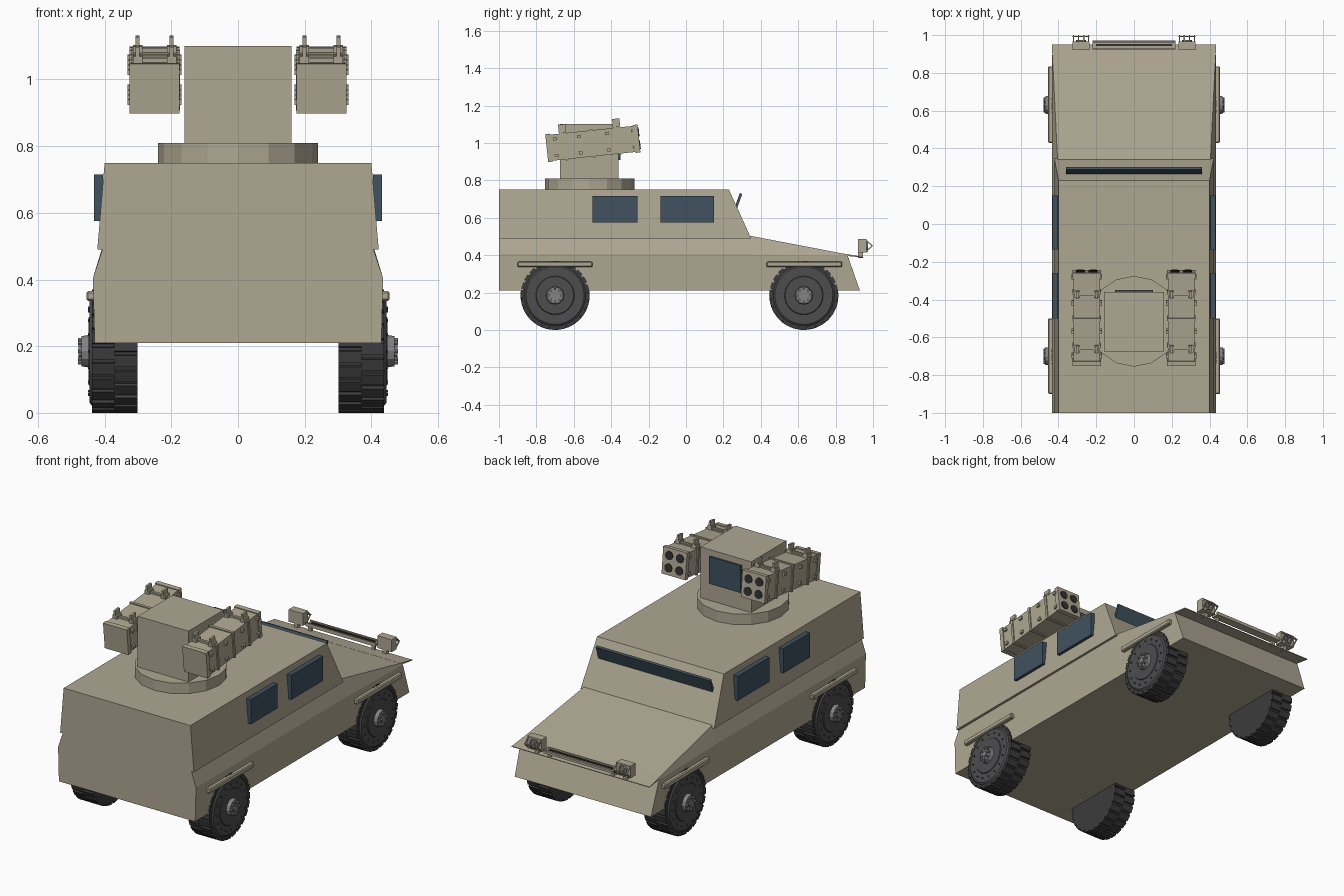
import bpy, bmesh
from math import sin, cos, pi, radians
from mathutils import Matrix, Vector

if "Cube" in bpy.data.objects:
    bpy.data.objects.remove(bpy.data.objects["Cube"])

T = Matrix.Translation


def mat(name, r, g, b):
    m = bpy.data.materials.new(name)
    m.diffuse_color = (r, g, b, 1)
    m.use_nodes = True
    m.node_tree.nodes["Principled BSDF"].inputs["Base Color"].default_value = m.diffuse_color
    return m


TAN = mat("sand_paint", 0.43, 0.39, 0.29)
GLASS = mat("dark_glass", 0.05, 0.085, 0.115)
RUBBER = mat("rubber", 0.045, 0.045, 0.047)
RIM = mat("rim_rubber", 0.075, 0.075, 0.078)
STEEL = mat("steel", 0.23, 0.23, 0.23)
BLACK = mat("tube_black", 0.03, 0.03, 0.03)


def box(bm, x, y, z, m=Matrix()):
    """Box from (min, max) pairs on each axis."""
    c = [(a + b) / 2 for a, b in (x, y, z)]
    s = [b - a for a, b in (x, y, z)]
    bmesh.ops.create_cube(bm, size=1, matrix=m @ T(c) @ Matrix.Diagonal((*s, 1)))


def cyl(bm, r, depth, n, m, r2=None):
    bmesh.ops.create_cone(bm, cap_ends=True, segments=n, radius1=r,
                          radius2=r if r2 is None else r2, depth=depth, matrix=m)


def loft(bm, rings):
    """Closed solid through rings of equal length."""
    vs = [[bm.verts.new(p) for p in ring] for ring in rings]
    n = len(vs[0])
    for a, b in zip(vs, vs[1:]):
        for i in range(n):
            bm.faces.new((a[i], a[(i + 1) % n], b[(i + 1) % n], b[i]))
    bm.faces.new(vs[0])
    bm.faces.new(vs[-1])


def finish(bm, name, material, places=(Matrix(),)):
    bmesh.ops.recalc_face_normals(bm, faces=bm.faces)
    me = bpy.data.meshes.new(name)
    bm.to_mesh(me)
    bm.free()
    me.materials.append(material)
    for p in places:
        o = bpy.data.objects.new(name, me)
        o.matrix_world = p
        bpy.context.collection.objects.link(o)


def section(pts):
    """Mirror half-section points (x, y, z) into a closed ring."""
    return [Vector(p) for p in pts] + [Vector((-x, y, z)) for x, y, z in reversed(pts)]


# lower hull with sloping hood
bm = bmesh.new()
loft(bm, [section([(0.43, -1, 0.21), (0.435, -1, 0.405), (0.405, -1, 0.495)]),
          section([(0.43, 0.345, 0.21), (0.435, 0.345, 0.405), (0.405, 0.345, 0.503)]),
          section([(0.43, 0.93, 0.21), (0.435, 0.865, 0.395), (0.43, 0.862, 0.404)])])
finish(bm, "lower_hull", TAN)

# thin lip at the end of the hood
bm = bmesh.new()
loft(bm, [section([(0.43, 0.85, 0.397), (0.43, 0.85, 0.407)]),
          section([(0.435, 0.95, 0.386), (0.435, 0.95, 0.39)])])
finish(bm, "hood_lip", TAN)

# cabin
bm = bmesh.new()
loft(bm, [section([(0.422, -1, 0.49), (0.40, -1, 0.75)]),
          section([(0.422, 0.348, 0.49), (0.40, 0.23, 0.75)])])
finish(bm, "cabin", TAN)

# windshield strip, leaning forward
bm = bmesh.new()
box(bm, (-0.36, 0.36), (-0.007, 0.007), (-0.042, 0.042),
    T((0, 0.28, 0.69)) @ Matrix.Rotation(radians(-20), 4, 'X'))
finish(bm, "windshield", GLASS)

# side windows
bm = bmesh.new()
for s in (-1, 1):
    for y in ((-0.5, -0.26), (-0.135, 0.15)):
        box(bm, sorted((s * 0.405, s * 0.432)), y, (0.575, 0.715))
finish(bm, "side_windows", GLASS)

# fender bars
bm = bmesh.new()
for s in (-1, 1):
    for y in ((-0.9, -0.5), (0.43, 0.835)):
        box(bm, sorted((s * 0.42, s * 0.455)), y, (0.336, 0.365))
bmesh.ops.bevel(bm, geom=bm.edges[:], offset=0.005, segments=1, affect='EDGES')
finish(bm, "fender_bars", TAN)

# wheels: local +x is outward
WHEELS = [T((0, y, 0.185)) @ Matrix.Rotation(a, 4, 'Z')
          for y in (-0.7, 0.63) for a in (0, pi)]
AX = Matrix.Rotation(pi / 2, 4, 'Y')
LUGS = 24
bm = bmesh.new()
for x0, x1, shift in ((0.302, 0.37, 0), (0.37, 0.438, 0.5)):
    ring = []
    for i in range(LUGS):
        for f, r in ((0, 0.185), (0.72, 0.185), (0.76, 0.175), (0.96, 0.175)):
            a = 2 * pi * (i + f + shift) / LUGS
            ring.append((r * cos(a), r * sin(a)))
    loft(bm, [[(x, y, z) for y, z in ring] for x in (x0, x1)])
finish(bm, "tyre", RUBBER, WHEELS)

# sidewall disc with studs
bm = bmesh.new()
cyl(bm, 0.165, 0.008, 32, T((0.441, 0, 0)) @ AX, 0.155)
cyl(bm, 0.105, 0.006, 32, T((0.446, 0, 0)) @ AX, 0.10)
for i in range(16):
    a = 2 * pi * i / 16
    cyl(bm, 0.005, 0.008, 6, T((0.446, 0.13 * cos(a), 0.13 * sin(a))) @ AX)
finish(bm, "wheel_sidewall", RIM, WHEELS)

# hub with bolts
bm = bmesh.new()
cyl(bm, 0.05, 0.03, 12, T((0.455, 0, 0)) @ AX, 0.045)
cyl(bm, 0.018, 0.04, 8, T((0.458, 0, 0)) @ AX)
for i in range(8):
    a = 2 * pi * i / 8
    cyl(bm, 0.007, 0.02, 6, T((0.47, 0.034 * cos(a), 0.034 * sin(a))) @ AX)
finish(bm, "wheel_hub", STEEL, WHEELS)

# turret ring, box and window
bm = bmesh.new()
cyl(bm, 0.24, 0.065, 16, T((0, -0.515, 0.7775)))
finish(bm, "turret_ring", TAN)
bm = bmesh.new()
box(bm, (-0.16, 0.16), (-0.675, -0.36), (0.80, 1.10))
finish(bm, "turret_box", TAN)
bm = bmesh.new()
box(bm, (-0.1, 0.1), (-0.365, -0.35), (0.91, 1.065))
finish(bm, "turret_window", GLASS)

# launcher pods, tilted nose up
PODS = [T((s * 0.25, -0.498, 0.998)) @ Matrix.Rotation(radians(6), 4, 'X') for s in (-1, 1)]
bm = bmesh.new()
box(bm, (-0.07, 0.07), (-0.245, 0.245), (-0.07, 0.07))
for y in (-0.235, 0.235):
    box(bm, (-0.075, 0.075), (y - 0.013, y + 0.013), (-0.075, 0.075))
for y in (-0.145, 0, 0.14):
    box(bm, (-0.076, 0.076), (y - 0.007, y + 0.007), (-0.076, 0.076))
for y in (-0.2, -0.07, 0.08, 0.22):
    for z in (-0.045, 0.045):
        box(bm, (-0.081, 0.081), (y - 0.01, y + 0.01), (z - 0.008, z + 0.008))
finish(bm, "launcher_pod", TAN, PODS)

# tube mouths on the pod front
bm = bmesh.new()
for x in (-0.034, 0.034):
    for z in (-0.034, 0.034):
        cyl(bm, 0.024, 0.012, 16, T((x, 0.246, z)) @ Matrix.Rotation(pi / 2, 4, 'X'))
finish(bm, "launch_tubes", BLACK, PODS)

# lifting lugs on top of the pods
bm = bmesh.new()
for y in (-0.155, 0.135):
    box(bm, (-0.058, 0.058), (y - 0.006, y + 0.006), (0.07, 0.083))
    for x in (-0.051, 0.051):
        box(bm, (x - 0.014, x + 0.014), (y - 0.02, y + 0.02), (0.07, 0.09))
        box(bm, (x - 0.006, x + 0.006), (y - 0.02, y + 0.02), (0.09, 0.118))
finish(bm, "pod_lugs", TAN, PODS)

# headlights and their guards
LIGHTS = [T((s * 0.28, 0, 0)) for s in (-1, 1)]
bm = bmesh.new()
box(bm, (-0.045, 0.045), (0.92, 0.966), (0.415, 0.485))
box(bm, (-0.012, 0.012), (0.92, 0.945), (0.386, 0.42))
finish(bm, "headlight", TAN, LIGHTS)
bm = bmesh.new()
cyl(bm, 0.026, 0.012, 16, T((0, 0.967, 0.45)) @ Matrix.Rotation(pi / 2, 4, 'X'))
finish(bm, "headlight_lens", STEEL, LIGHTS)
bm = bmesh.new()
vee = [(0.964, 0.483), (1.0, 0.45), (0.964, 0.417), (0.964, 0.425), (0.992, 0.45), (0.964, 0.475)]
for x in (-0.04, -0.014, 0.014, 0.04):
    loft(bm, [[(x + d, y, z) for y, z in vee] for d in (-0.003, 0.003)])
box(bm, (-0.045, 0.045), (0.99, 0.996), (0.447, 0.453))
finish(bm, "headlight_guard", TAN, LIGHTS)

# nose bar between the headlights
bm = bmesh.new()
box(bm, (-0.22, 0.22), (0.925, 0.972), (0.416, 0.428))
for y in (0.928, 0.966):
    box(bm, (-0.22, 0.22), (y - 0.004, y + 0.004), (0.416, 0.436))
for x in (-0.2, 0.2):
    box(bm, (x - 0.01, x + 0.01), (0.93, 0.945), (0.386, 0.42))
finish(bm, "nose_bar", TAN)
bm = bmesh.new()
box(bm, (-0.2, 0.2), (0.942, 0.954), (0.425, 0.434))
finish(bm, "nose_bar_strip", BLACK)
